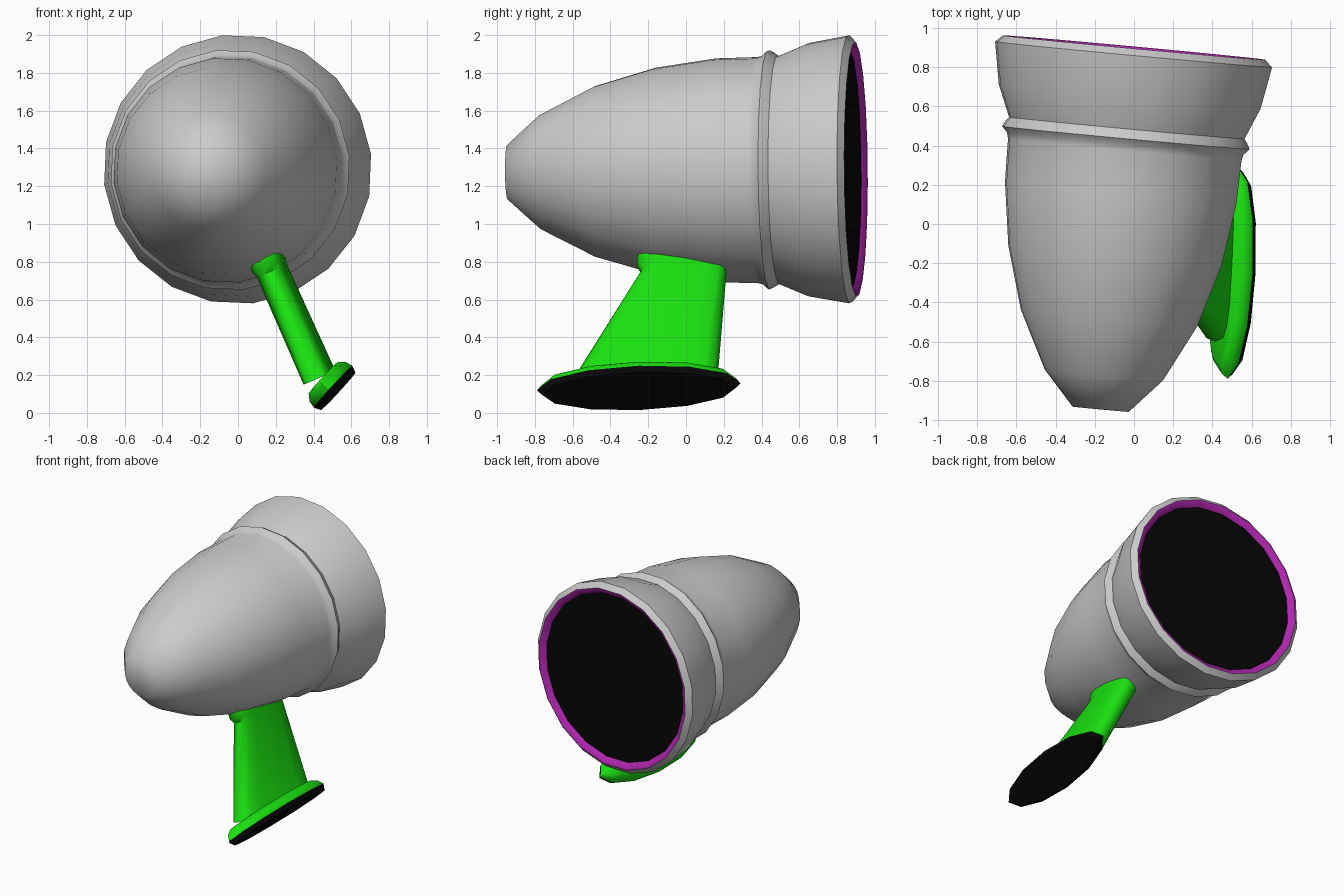
import bpy, bmesh, math
from mathutils import Vector

if "Cube" in bpy.data.objects:
    bpy.data.objects.remove(bpy.data.objects["Cube"])

def material(name, rgb):
    m = bpy.data.materials.new(name)
    m.diffuse_color = (*rgb, 1)
    m.use_nodes = True
    m.node_tree.nodes["Principled BSDF"].inputs["Base Color"].default_value = m.diffuse_color
    return m

GREEN = material("green", (0.01, 0.75, 0.005))
BLACK = material("black", (0.002, 0.002, 0.002))
PURPLE = material("purple", (0.45, 0.02, 0.45))

def loft(name, rings, mats=(), band_mats=(), cap_mats=(0, 0), cap_start=True, cap_end=True, angle=35):
    """Skin a list of equal-length point rings into one mesh object."""
    bm = bmesh.new()
    vs = [[bm.verts.new(p) for p in r] for r in rings]
    n = len(rings[0])
    for k, (a, b) in enumerate(zip(vs, vs[1:])):
        for i in range(n):
            j = (i + 1) % n
            f = bm.faces.new((a[i], a[j], b[j], b[i]))
            f.material_index = band_mats[k] if band_mats else 0
    if cap_start:
        bm.faces.new(vs[0][::-1]).material_index = cap_mats[0]
    if cap_end:
        bm.faces.new(vs[-1]).material_index = cap_mats[1]
    bmesh.ops.recalc_face_normals(bm, faces=bm.faces)
    me = bpy.data.meshes.new(name)
    bm.to_mesh(me)
    bm.free()
    for m in mats:
        me.materials.append(m)
    ob = bpy.data.objects.new(name, me)
    bpy.context.collection.objects.link(ob)
    bpy.ops.object.select_all(action='DESELECT')
    ob.select_set(True)
    bpy.context.view_layer.objects.active = ob
    bpy.ops.object.shade_smooth_by_angle(angle=math.radians(angle))
    return ob

# Pod axis, yawed slightly to the side
yaw = math.radians(5.3)
AXIS = Vector((math.sin(yaw), math.cos(yaw), 0.008)).normalized()
SIDE = Vector((math.cos(yaw), -math.sin(yaw), 0))
UP = SIDE.cross(AXIS)
NOSE = Vector((-0.17, -0.945, 1.275))

def pod_ring(y, r, n=20):
    c = NOSE + AXIS * ((y + 0.945) / AXIS.y)
    return [c + r * (math.cos(t) * SIDE + math.sin(t) * UP)
            for t in (math.radians(6.5) + math.tau * i / n for i in range(n))]

# Pod shell: blunt nose, raised band and flared rear bell
shell = [(-0.945, 0.145), (-0.77, 0.305), (-0.48, 0.455), (-0.16, 0.55), (0.16, 0.597),
         (0.38, 0.602), (0.41, 0.61), (0.44, 0.638), (0.465, 0.625), (0.49, 0.607),
         (0.65, 0.675), (0.865, 0.714), (0.90, 0.675)]
loft("pod_shell", [pod_ring(*p) for p in shell], cap_end=False, angle=50)

# Recessed opening: purple lining around a black disc
loft("opening_lining", [pod_ring(0.90, 0.675), pod_ring(0.895, 0.655), pod_ring(0.87, 0.63)],
     [PURPLE, BLACK], [0, 0], (0, 1), cap_start=False)

def oval(c, u, v, power=1.0, n=16):
    """Ring with half axes u and v; power below 1 squares it off."""
    pw = lambda x: math.copysign(abs(x) ** power, x)
    return [c + u * pw(math.cos(math.tau * i / n)) + v * pw(math.sin(math.tau * i / n))
            for i in range(n)]

# Strut: swept, tapered blade with a small flare at the pod
LONG = Vector((0.05, 1, 0.035)).normalized()
tilt = math.radians(24)
THICK = Vector((math.cos(tilt), 0, math.sin(tilt)))
strut = [(Vector((0.15, 0.0, 0.83)), 0.26, 0.095), (Vector((0.165, 0.0, 0.785)), 0.26, 0.095),
         (Vector((0.178, -0.012, 0.755)), 0.228, 0.083), (Vector((0.43, -0.215, 0.19)), 0.385, 0.083)]
loft("strut", [oval(c, LONG * a, THICK * b, 0.6) for c, a, b in strut], [GREEN], angle=50)

# Foot pad: green top rolling over to a black sole
slope = math.radians(48)
OUT = Vector((math.sin(slope), 0, -math.cos(slope)))
WIDE = Vector((math.cos(slope), 0, math.sin(slope)))
sole = Vector((0.53, -0.25, 0.115))
pad = [(-0.105, 0.46, 0.115), (-0.075, 0.515, 0.142), (-0.035, 0.54, 0.15), (0, 0.515, 0.135)]
loft("foot_pad", [oval(sole + OUT * h, LONG * a, WIDE * b, n=12) for h, a, b in pad],
     [GREEN, BLACK], [0, 0, 1], (0, 1), angle=50)
